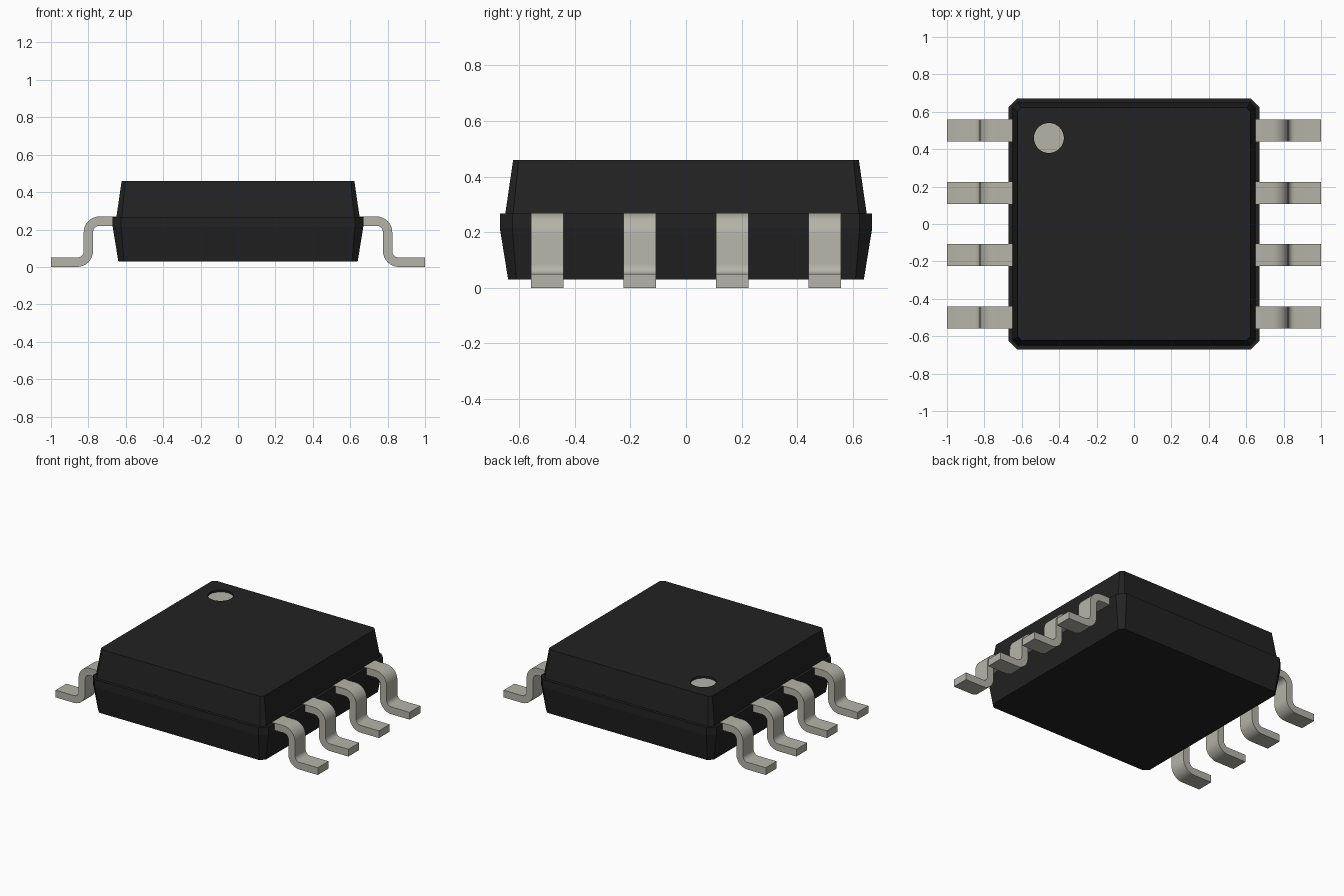
import bpy, bmesh, math

old = bpy.data.objects.get("Cube")
if old:
    bpy.data.objects.remove(old, do_unlink=True)


def make_material(name, rgb):
    mat = bpy.data.materials.new(name)
    mat.use_nodes = True
    mat.diffuse_color = (*rgb, 1)
    mat.node_tree.nodes["Principled BSDF"].inputs["Base Color"].default_value = (*rgb, 1)
    return mat


black = make_material("black plastic", (0.016, 0.016, 0.016))
metal = make_material("pale metal", (0.46, 0.455, 0.39))


def make_object(name, bm, mat):
    bmesh.ops.recalc_face_normals(bm, faces=bm.faces)
    mesh = bpy.data.meshes.new(name)
    bm.to_mesh(mesh)
    bm.free()
    mesh.materials.append(mat)
    obj = bpy.data.objects.new(name, mesh)
    bpy.context.collection.objects.link(obj)
    return obj


def chamfered_square(h, c):
    """Corner points of a square of half width h with corners cut by c."""
    return [(h - c, -h), (h, -h + c), (h, h - c), (h - c, h),
            (-h + c, h), (-h, h - c), (-h, -h + c), (-h + c, -h)]


def loft(bm, rings):
    """Skin closed rings of points in order and cap both ends."""
    rows = [[bm.verts.new(p) for p in ring] for ring in rings]
    for a, b in zip(rows, rows[1:]):
        n = len(a)
        for i in range(n):
            bm.faces.new((a[i], a[(i + 1) % n], b[(i + 1) % n], b[i]))
    bm.faces.new(rows[0])
    bm.faces.new(rows[-1])


# Body: tapered lower half, narrow ledge, tapered upper half
# (half width, corner cut, height)
sections = [(0.64, 0.03, 0.03), (0.67, 0.045, 0.215), (0.67, 0.045, 0.268),
            (0.65, 0.028, 0.268), (0.622, 0.02, 0.46)]
bm = bmesh.new()
loft(bm, [[(x, y, z) for x, y in chamfered_square(h, c)] for h, c, z in sections])
body = make_object("body", bm, black)

# Shallow round recess for the orientation mark
DOT_X, DOT_Y, DOT_R, TOP, DEPTH = -0.455, 0.46, 0.08, 0.46, 0.015


def disc(name, z0, z1, mat):
    rings = [[(DOT_X + DOT_R * math.cos(math.tau * i / 48),
               DOT_Y + DOT_R * math.sin(math.tau * i / 48), z) for i in range(48)]
             for z in (z0, z1)]
    b = bmesh.new()
    loft(b, rings)
    return make_object(name, b, mat)


cutter = disc("recess_cutter", TOP - DEPTH, TOP + 0.1, black)
cutter.hide_render = True
cutter.hide_viewport = True
cutter.display_type = 'WIRE'
cut = body.modifiers.new("recess", 'BOOLEAN')
cut.operation = 'DIFFERENCE'
cut.solver = 'EXACT'
cut.object = cutter
disc("orientation_mark", TOP - DEPTH - 0.004, TOP - DEPTH + 0.002, metal)

# Pins: bent strip profile extruded to the pin width
T, R_IN, R_OUT, STEPS = 0.05, 0.035, 0.085, 8
TOP_Z, STEM_X, WIDTH = 0.27, 0.775, 0.117


def arc(cx, cz, r, a0, a1):
    angles = [math.radians(a0 + (a1 - a0) * i / STEPS) for i in range(STEPS + 1)]
    return [(cx + r * math.cos(a), cz + r * math.sin(a)) for a in angles]


ux, uz = STEM_X + T - R_OUT, TOP_Z - R_OUT      # upper bend centre
lx, lz = STEM_X + R_OUT, R_OUT                  # lower bend centre
profile = ([(0.6, TOP_Z)] + arc(ux, uz, R_OUT, 90, 0)
           + arc(lx, lz, R_IN, 180, 270) + [(1.0, T), (1.0, 0)]
           + arc(lx, lz, R_OUT, 270, 180) + arc(ux, uz, R_IN, 0, 90)
           + [(0.6, TOP_Z - T)])

pins = []
for side, label in ((1, "left"), (-1, "right")):
    for n, y in enumerate((-0.5, -0.1667, 0.1667, 0.5), 1):
        bm = bmesh.new()
        loft(bm, [[(side * x, y + w, z) for x, z in profile]
                  for w in (-WIDTH / 2, WIDTH / 2)])
        pins.append(make_object(f"{label}_pin_{n}", bm, metal))

# Smooth bends with crisp strip edges
bpy.ops.object.select_all(action='DESELECT')
for p in pins:
    p.select_set(True)
bpy.context.view_layer.objects.active = pins[0]
bpy.ops.object.shade_smooth_by_angle(angle=math.radians(30))
bpy.ops.object.select_all(action='DESELECT')
